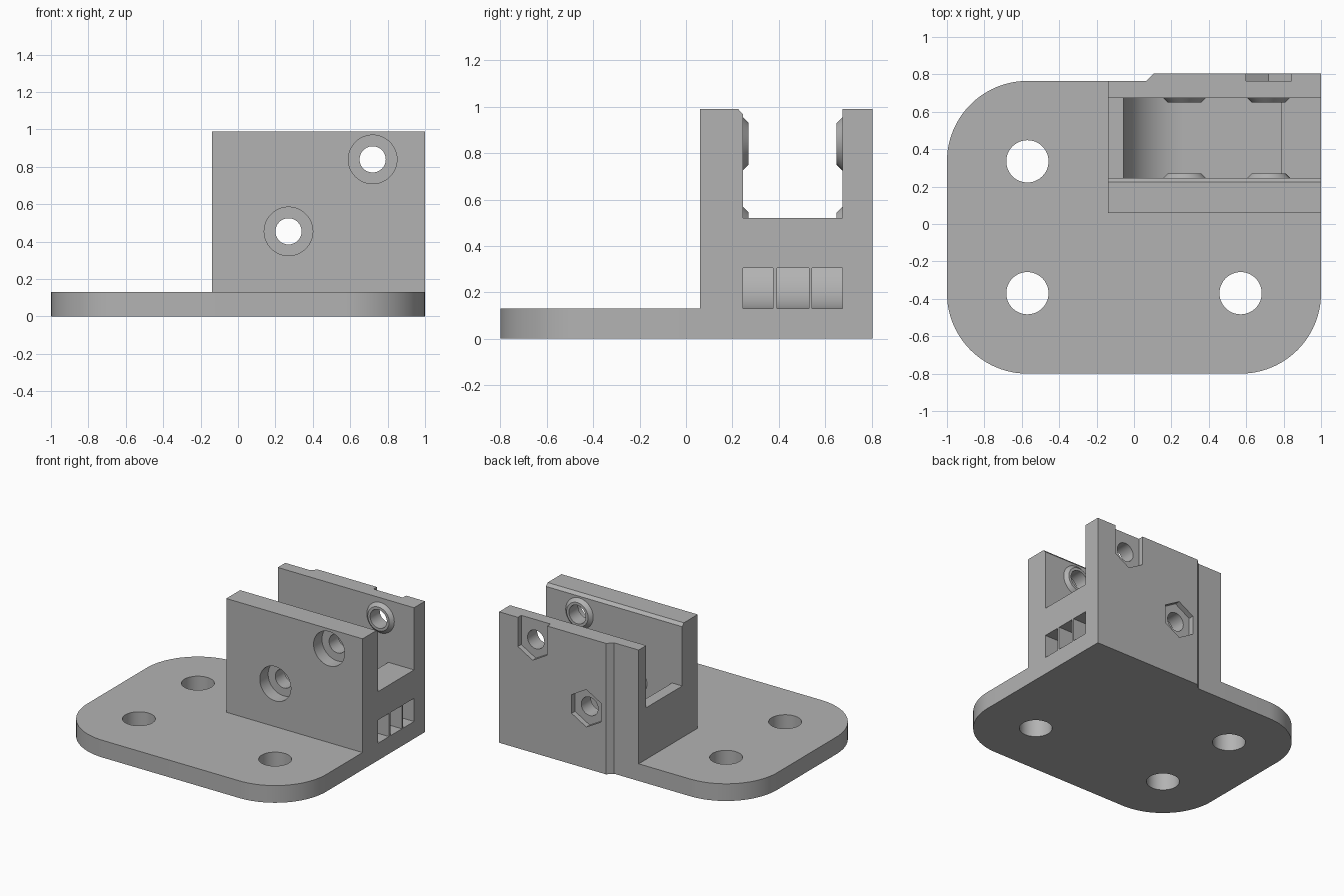
import bpy, bmesh
from math import cos, sin, radians

cube = bpy.data.objects.get("Cube")
if cube:
    bpy.data.objects.remove(cube, do_unlink=True)

grey = bpy.data.materials.new("plain grey")
grey.use_nodes = True
colour = (0.45, 0.45, 0.45, 1)
grey.diffuse_color = colour
grey.node_tree.nodes["Principled BSDF"].inputs["Base Color"].default_value = colour


def arc(a, b, r, start=0, end=360, steps=48):
    """Points on an arc; a full turn leaves out the repeated last point."""
    count = steps if end - start == 360 else steps + 1
    turns = [radians(start + (end - start) * i / steps) for i in range(count)]
    return [(a + r * cos(t), b + r * sin(t)) for t in turns]


def box(a0, a1, b0, b1):
    return [(a0, b0), (a1, b0), (a1, b1), (a0, b1)]


def prism(name, axis, low, high, start, end):
    """Loft the outline low at start to the outline high at end, along an axis."""
    place = {"x": lambda p, d: (d, p[0], p[1]),
             "y": lambda p, d: (p[0], d, p[1]),
             "z": lambda p, d: (p[0], p[1], d)}[axis]
    bm = bmesh.new()
    first = [bm.verts.new(place(p, start)) for p in low]
    last = [bm.verts.new(place(p, end)) for p in high]
    bm.faces.new(first)
    bm.faces.new(last)
    n = len(first)
    for i in range(n):
        j = (i + 1) % n
        bm.faces.new((first[i], first[j], last[j], last[i]))
    bmesh.ops.recalc_face_normals(bm, faces=bm.faces)
    mesh = bpy.data.meshes.new(name)
    bm.to_mesh(mesh)
    bm.free()
    mesh.materials.append(grey)
    obj = bpy.data.objects.new(name, mesh)
    bpy.context.collection.objects.link(obj)
    return obj


def combine(target, tool, operation):
    mod = target.modifiers.new("combine", "BOOLEAN")
    mod.operation = operation
    mod.solver = "EXACT"
    mod.object = tool
    bpy.context.view_layer.objects.active = target
    bpy.ops.object.modifier_apply(modifier=mod.name)
    bpy.data.objects.remove(tool, do_unlink=True)


def cut(target, axis, outline, start, end):
    combine(target, prism("cutter", axis, outline, outline, start, end), "DIFFERENCE")


# Base plate with three rounded corners
R = 0.43
left, right, front, back = -1 + R, 1 - R, -0.8 + R, 0.765 - R
outline = (arc(left, front, R, 180, 270, 24) + arc(right, front, R, 270, 360, 24)
           + [(1, 0.765)] + arc(left, back, R, 90, 180, 24))
bracket = prism("mounting_bracket", "z", outline, outline, 0, 0.13)

# Upright block with a thickened back wall
outline = [(-0.14, 0.06), (1, 0.06), (1, 0.805), (0.105, 0.805), (0.065, 0.765), (-0.14, 0.765)]
combine(bracket, prism("block", "z", outline, outline, 0, 0.99), "UNION")

# Channel along the block, chamfered on the front wall
cut(bracket, "x", [(0.245, 0.52), (0.675, 0.52), (0.675, 1.2), (0.225, 1.2),
                   (0.225, 0.99), (0.245, 0.968)], -0.5, 1.5)

# Round-ended pocket below the channel
screws = [(0.27, 0.455), (0.72, 0.84)]
pocket = arc(*screws[0], 0.325, 180, 270, 24) + [(0.785, 0.13), (0.785, 0.6), (-0.055, 0.6)]
cut(bracket, "y", pocket, 0.245, 0.675)

# Three side openings into the pocket
for y0, y1 in ((0.245, 0.376), (0.392, 0.53), (0.544, 0.675)):
    cut(bracket, "x", box(y0, y1, 0.13, 0.305), 0.7, 1.2)

# Tapered bosses on both inner walls, then screw holes and recesses
for x, z in screws:
    for wall, tip in ((0.235, 0.27), (0.685, 0.65)):
        boss = prism("boss", "y", arc(x, z, 0.125), arc(x, z, 0.09), wall, tip)
        combine(bracket, boss, "UNION")
    cut(bracket, "y", arc(x, z, 0.07), -0.2, 1)
    cut(bracket, "y", arc(x, z, 0.13), -0.2, 0.16)
    cut(bracket, "y", arc(x, z, 0.1415, 30, 390, 6), 0.765, 1)

# Upper nut recess is open at the top
x, z = screws[1]
cut(bracket, "y", box(x - 0.1225, x + 0.1225, z, 1.2), 0.765, 1)

# Mounting holes concentric with the plate corners
for x, y in ((left, front), (right, front), (left, back)):
    cut(bracket, "z", arc(x, y, 0.113), -0.2, 0.5)

bpy.ops.object.select_all(action="DESELECT")
bracket.select_set(True)
bpy.context.view_layer.objects.active = bracket
bpy.ops.object.shade_smooth_by_angle(angle=radians(25))
